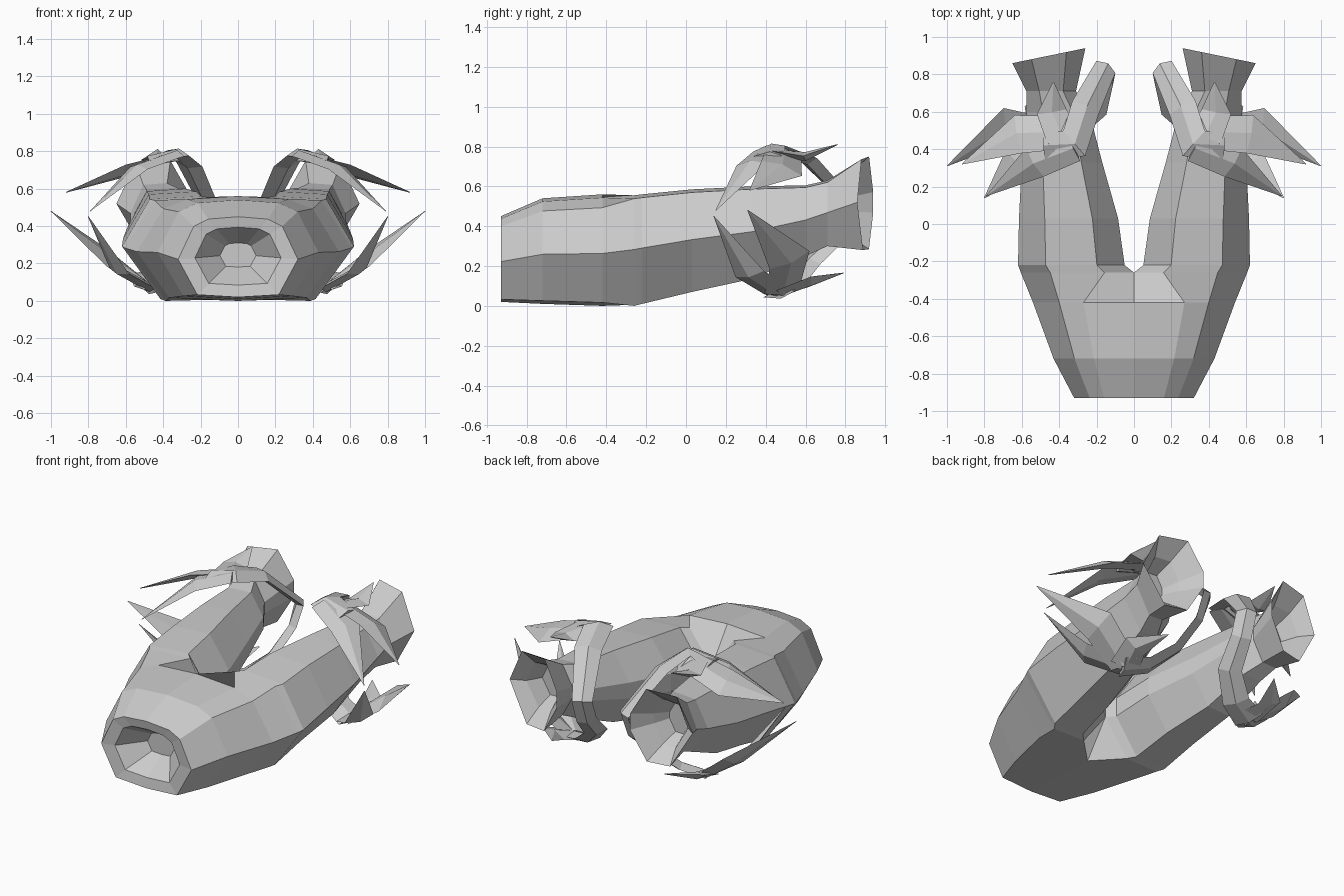
import bpy, bmesh
from mathutils import Vector

if "Cube" in bpy.data.objects:
    bpy.data.objects.remove(bpy.data.objects["Cube"])


def finish(name, bm):
    """Turn half geometry (x >= 0) into a mirrored flat-shaded object."""
    bmesh.ops.remove_doubles(bm, verts=bm.verts, dist=1e-5)
    bmesh.ops.recalc_face_normals(bm, faces=bm.faces)
    me = bpy.data.meshes.new(name)
    bm.to_mesh(me)
    bm.free()
    ob = bpy.data.objects.new(name, me)
    bpy.context.collection.objects.link(ob)
    mod = ob.modifiers.new("Mirror", 'MIRROR')
    mod.merge_threshold = 0.0005
    return ob


def bridge(bm, a, b):
    """Skin two rings, skipping faces that lie on the mirror plane."""
    n = len(a)
    for i in range(n):
        j = (i + 1) % n
        quad = [a[i], a[j], b[j], b[i]]
        if any(v.co.x > 1e-4 for v in quad):
            bm.faces.new(quad)


def ring_points(template, y, x0, x1, z0, z1, skew=0.0):
    return [Vector((x0 + u * (x1 - x0), y - skew * u, z0 + v * (z1 - z0)))
            for u, v in template]


def scaled(points, centre, factor, y):
    out = []
    for p in points:
        q = centre + (p - centre) * factor
        out.append(Vector((q.x, y, q.z)))
    return out


# Hull: half cross-sections at the nose, closed ones along the rear arm
HALF = [(0, 1), (.5, .97), (.74, .88), (1, .47), (.68, .03), (0, 0), (0, .5)]
ARM = [(0, .62), (.26, 1), (.74, .97), (1, .51), (.64, 0), (.27, .01), (0, .4)]
nose_rings = [(-.93, 0, .32, .02, .45), (-.72, 0, .43, .01, .54),
              (-.42, 0, .54, 0, .56)]
arm_rings = [(-.26, 0, .605, 0, .555), (-.22, .05, .62, 0.01, .56),
             (.03, .085, .615, .07, .585), (.33, .17, .60, .135, .60),
             (.60, .24, .575, .25, .605), (.71, .31, .575, .30, .63)]

sections = [ring_points(HALF, *r) for r in nose_rings]
sections += [ring_points(ARM, *r) for r in arm_rings]

# Sunken nose intake in front of the first ring
nose_c = Vector((0, 0, .25))
intake = [scaled(sections[0], nose_c, .3, -.78),
          scaled(sections[0], nose_c, .72, -.92)]
sections = intake + sections

# Flared nozzle with a slanted rim and a hollow inside
flare = ring_points(ARM, .94, .26, .65, .28, .75, .08)
sections.append(flare)
noz_c = Vector((.45, .8, .49))
sections += [scaled(flare, noz_c, .62, .80), scaled(flare, noz_c, .4, .70)]

bm = bmesh.new()
rings = [[bm.verts.new(p) for p in s] for s in sections]
for a, b in zip(rings, rings[1:]):
    bridge(bm, a, b)
bm.faces.new(rings[0])
bm.faces.new(rings[-1])
finish("forked_hull", bm)

GRIP = Vector((.42, .42, .43))  # point the claws curl around


def blade(bm, path, widths, thick=.022):
    """Flat diamond-section strip curling around the arm; width 0 = point."""
    pts = [Vector(p) for p in path]
    prev = None
    for i, p in enumerate(pts):
        tangent = (pts[min(i + 1, len(pts) - 1)] - pts[max(i - 1, 0)]).normalized()
        radial = p - GRIP
        side = tangent.cross(radial).normalized()
        out = side.cross(tangent).normalized()
        if out.dot(radial) < 0:
            out = -out
        w = max(widths[i], .002)
        t = thick if widths[i] > 0 else .002
        ring = [bm.verts.new(p + d) for d in
                (side * w, out * t, -side * w, -out * t)]
        if prev:
            bridge(bm, prev, ring)
        else:
            bm.faces.new(ring)
        prev = ring
    bm.faces.new(prev)


# Inner collar joining upper and lower claws
bm = bmesh.new()
blade(bm, [(.48, .42, .75), (.32, .43, .79), (.26, .62, .73), (.15, .84, .50),
           (.16, .78, .36), (.20, .63, .22), (.33, .53, .10), (.48, .47, .06)],
      [.08, .09, .08, .06, .06, .07, .08, .09], .025)
finish("inner_collar", bm)

# Claw blades: two swept outward and one short spur per set
claws = {
    "upper_claw": [
        [(.32, .41, .785), (.53, .33, .71), (.79, .15, .48)],
        [(.36, .49, .77), (.62, .48, .69), (.92, .32, .58)],
        [(.38, .46, .765), (.44, .60, .75), (.43, .76, .81)]],
    "lower_claw": [
        [(.47, .46, .07), (.635, .32, .16), (.80, .14, .45)],
        [(.48, .48, .07), (.70, .52, .23), (1.0, .31, .48)],
        [(.47, .48, .07), (.51, .62, .12), (.40, .79, .165)]],
}
for name, paths in claws.items():
    bm = bmesh.new()
    for path, widths in zip(paths, ([.08, .09, 0], [.09, .11, 0], [.09, .08, 0])):
        blade(bm, path, widths)
    finish(name, bm)
